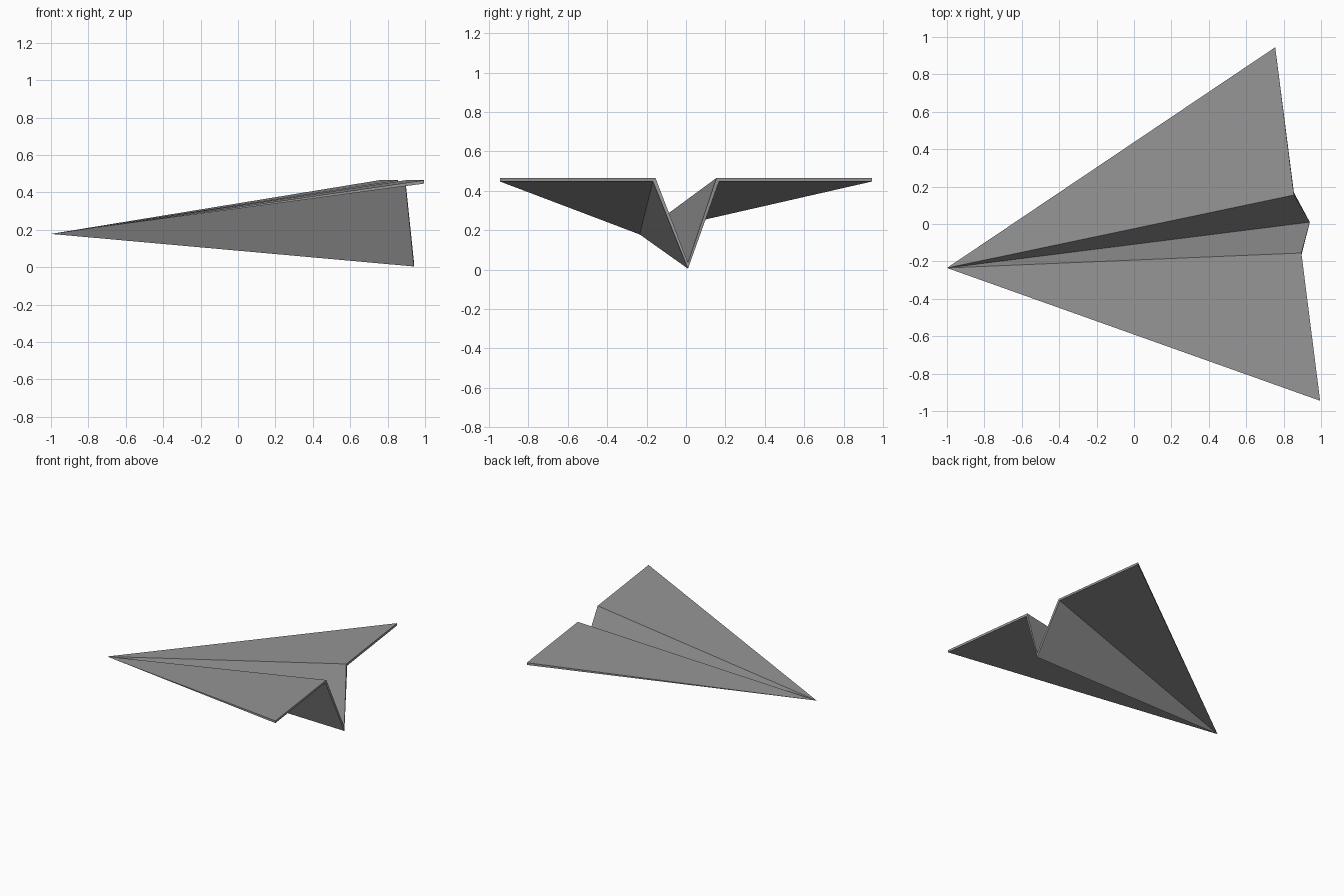
import bpy
import bmesh
from mathutils import Vector

cube = bpy.data.objects.get("Cube")
if cube:
    bpy.data.objects.remove(cube, do_unlink=True)

# Plain paper colour
paper = bpy.data.materials.new("grey_paper")
paper.use_nodes = True
colour = (0.3, 0.3, 0.3, 1)
paper.diffuse_color = colour
bsdf = paper.node_tree.nodes["Principled BSDF"]
bsdf.inputs["Base Color"].default_value = colour
bsdf.inputs["Roughness"].default_value = 0.8

NOSE = Vector((-1, -0.235, 0.178))

# Trailing edge from right wing tip to left: upper point, then lower point
RIGHT_TIP = ((0.995, -0.945, 0.465), (0.995, -0.945, 0.447))
RIGHT_FOLD = ((0.895, -0.155, 0.465), (0.895, -0.168, 0.447))
KEEL = ((0.94, 0.01, 0.035), (0.94, 0.01, 0.004))
LEFT_FOLD = ((0.855, 0.155, 0.465), (0.855, 0.168, 0.447))
LEFT_TIP = ((0.755, 0.945, 0.465), (0.755, 0.945, 0.447))


def folded_sheet(name, inner, outer, close_inner, close_outer):
    """Thin panel tapering from its trailing edge to the nose."""
    bm = bmesh.new()
    nose = bm.verts.new(NOSE)
    iu, il = [bm.verts.new(p) for p in inner]
    ou, ol = [bm.verts.new(p) for p in outer]
    bm.faces.new((nose, iu, ou))
    bm.faces.new((nose, ol, il))
    bm.faces.new((iu, il, ol, ou))
    if close_inner:
        bm.faces.new((nose, il, iu))
    if close_outer:
        bm.faces.new((nose, ou, ol))
    # Orient the open panels by their upper face
    bm.normal_update()
    bm.faces.ensure_lookup_table()
    if bm.faces[0].normal.z < 0:
        bmesh.ops.reverse_faces(bm, faces=bm.faces[:])
    mesh = bpy.data.meshes.new(name)
    bm.to_mesh(mesh)
    bm.free()
    mesh.materials.append(paper)
    obj = bpy.data.objects.new(name, mesh)
    bpy.context.collection.objects.link(obj)
    return obj


# Flat wings and the two walls of the central fold
folded_sheet("right_wing", RIGHT_FOLD, RIGHT_TIP, False, True)
folded_sheet("right_body_panel", KEEL, RIGHT_FOLD, False, False)
folded_sheet("left_body_panel", KEEL, LEFT_FOLD, False, False)
folded_sheet("left_wing", LEFT_FOLD, LEFT_TIP, False, True)
